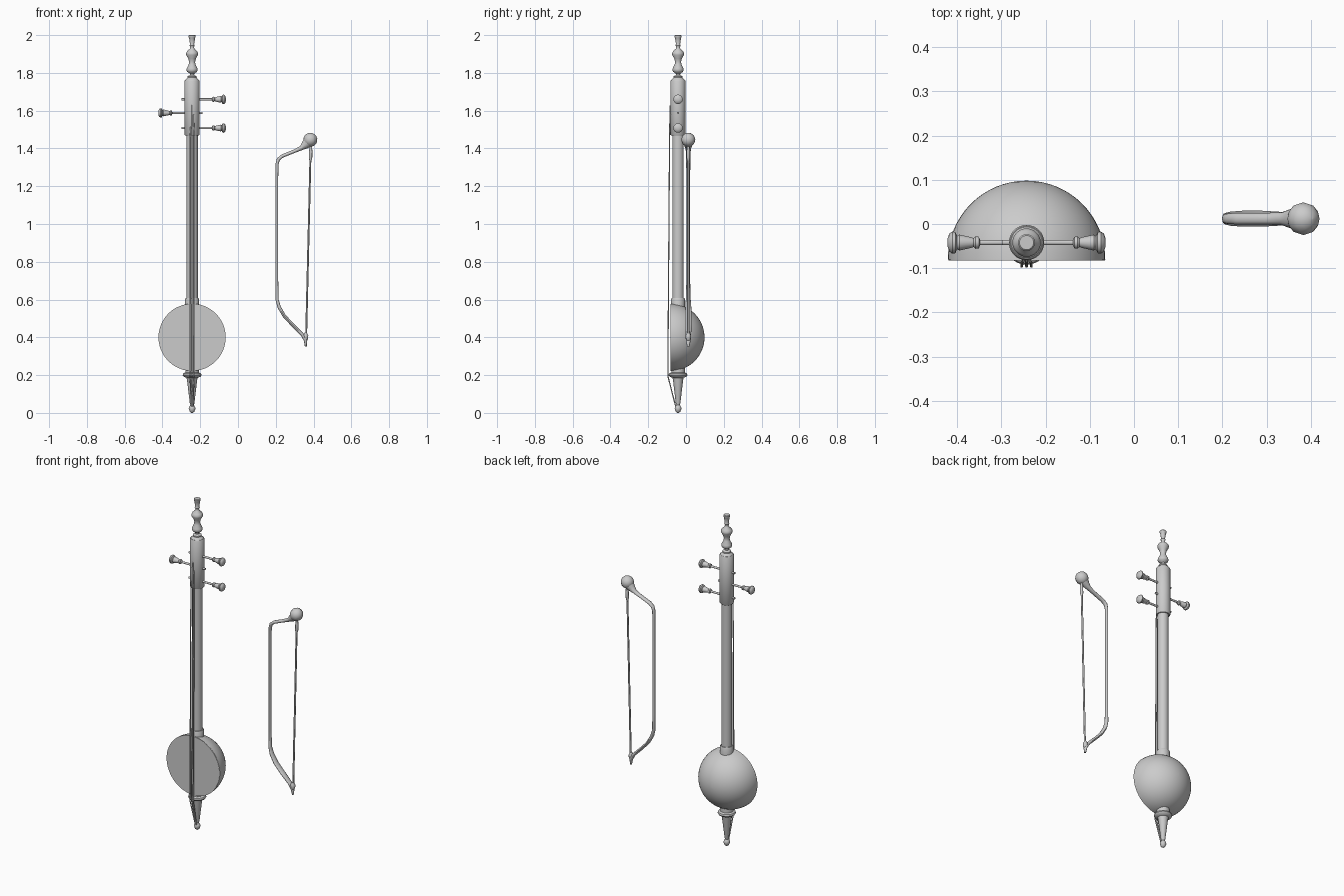
import bpy, bmesh, math
from mathutils import Vector

AX, AY = -0.243, -0.042      # axis of the instrument
BY = 0.012                   # plane of the bow


def finish(name, bm, angle=40):
    bmesh.ops.remove_doubles(bm, verts=bm.verts, dist=1e-5)
    bmesh.ops.recalc_face_normals(bm, faces=bm.faces)
    me = bpy.data.meshes.new(name)
    bm.to_mesh(me)
    bm.free()
    ob = bpy.data.objects.new(name, me)
    bpy.context.collection.objects.link(ob)
    bpy.ops.object.select_all(action='DESELECT')
    ob.select_set(True)
    bpy.context.view_layer.objects.active = ob
    bpy.ops.object.shade_smooth_by_angle(angle=math.radians(angle))
    return ob


def skin_rings(bm, rings):
    n = len(rings[0])
    for a, b in zip(rings, rings[1:]):
        for i in range(n):
            j = (i + 1) % n
            bm.faces.new((a[i], a[j], b[j], b[i]))
    bm.faces.new(rings[0])
    bm.faces.new(rings[-1])


def lathe(name, profile, origin, axis, seg=32, angle=40):
    """Revolve (radius, distance) pairs about an axis through origin."""
    rot = Vector((0, 0, 1)).rotation_difference(Vector(axis))
    bm = bmesh.new()
    rings = []
    for r, d in profile:
        rings.append([bm.verts.new(Vector(origin) + rot @ Vector(
            (r * math.cos(math.tau * k / seg), r * math.sin(math.tau * k / seg), d)))
            for k in range(seg)])
    skin_rings(bm, rings)
    return finish(name, bm, angle)


def tube(name, path, side, seg=12):
    """Sweep an oval along (point, in-plane radius, sideways radius)."""
    bm = bmesh.new()
    side = Vector(side)
    pts = [Vector(p[0]) for p in path]
    rings = []
    for i, (_, ra, rb) in enumerate(path):
        t = (pts[min(i + 1, len(pts) - 1)] - pts[max(i - 1, 0)]).normalized()
        n = t.cross(side).normalized()
        rings.append([bm.verts.new(pts[i] + n * ra * math.cos(math.tau * k / seg)
                                   + side * rb * math.sin(math.tau * k / seg))
                      for k in range(seg)])
    skin_rings(bm, rings)
    return finish(name, bm, 50)


# Bowl: hemisphere with a flat skin facing front
R = 0.178
bowl = [(R * math.cos(a), R * math.sin(a)) for a in
        [math.pi / 2 * i / 16 for i in range(16)] + [math.pi / 2 - 0.003]]
lathe("bowl", bowl, (AX, -0.08, 0.4), (0, 1, 0), 48)
lathe("skin", [(R - 0.001, 0), (R - 0.001, 0.003)], (AX, -0.082, 0.4), (0, 1, 0), 48)

# Neck, collar, peg box and finial
base = (AX, AY, 0)
lathe("neck", [(0.03, 0.55), (0.03, 1.48)], base, (0, 0, 1))
lathe("neck_collar", [(0.037, 0.55), (0.037, 0.602), (0.034, 0.608)], base, (0, 0, 1))
lathe("peg_box", [(0.036, 1.468), (0.04, 1.473), (0.04, 1.757), (0.037, 1.762)],
      base, (0, 0, 1))
lathe("finial", [(0.037, 1.76), (0.024, 1.775), (0.024, 1.782), (0.011, 1.788),
                 (0.012, 1.796), (0.026, 1.806), (0.03, 1.815), (0.028, 1.825),
                 (0.018, 1.845), (0.016, 1.858), (0.02, 1.875), (0.031, 1.895),
                 (0.032, 1.903), (0.027, 1.914), (0.012, 1.928), (0.01, 1.937),
                 (0.014, 1.945), (0.011, 1.952), (0.016, 1.985), (0.019, 1.99),
                 (0.019, 1.997), (0.016, 2.0)], base, (0, 0, 1))

# Foot spike
lathe("spike", [(0.004, 0), (0.012, 0.006), (0.018, 0.022), (0.016, 0.032),
                (0.009, 0.042), (0.012, 0.05), (0.027, 0.175), (0.03, 0.186),
                (0.045, 0.192), (0.05, 0.2), (0.047, 0.209), (0.036, 0.214),
                (0.036, 0.25)], base, (0, 0, 1))

# Tuning pegs: two on the right, one on the left
peg = [(0.006, -0.055), (0.006, 0.105), (0.013, 0.108), (0.014, 0.115), (0.01, 0.12),
       (0.012, 0.125), (0.018, 0.152), (0.015, 0.157), (0.024, 0.161),
       (0.025, 0.168), (0.02, 0.175), (0.008, 0.179)]
for i, (z, s) in enumerate([(1.66, 1), (1.588, -1), (1.508, 1)]):
    lathe(f"peg_{i + 1}", peg, (AX, AY, z), (s, 0, 0), 20)

# Strings: from the spike tip, over the flange, up to the peg box
for i, top in enumerate((1.52, 1.635, 1.585)):
    k = i - 1
    r = 0.003
    tube(f"string_{i + 1}", [((AX + k * 0.004, -0.055, 0.035), r, r),
                             ((AX + k * 0.011, -0.096, 0.195), r, r),
                             ((AX + k * 0.011, -0.096, 0.21), r, r),
                             ((AX + k * 0.011, -0.087, 1.46), r, r),
                             ((AX + k * 0.007, -0.084, top - 0.01), r, r),
                             ((AX + k * 0.007, -0.072, top), r, r)], (1, 0, 0), 8)

# Bow stick: x, z, in-plane radius, sideways radius
stick = [(0.359, 0.352, 0.005, 0.006), (0.357, 0.385, 0.009, 0.013),
         (0.34, 0.415, 0.009, 0.015), (0.29, 0.465, 0.009, 0.018),
         (0.245, 0.513, 0.009, 0.018), (0.218, 0.56, 0.009, 0.016),
         (0.207, 0.60, 0.008, 0.013), (0.206, 0.70, 0.007, 0.01),
         (0.206, 1.25, 0.007, 0.01), (0.207, 1.32, 0.008, 0.011),
         (0.214, 1.343, 0.009, 0.012), (0.235, 1.36, 0.009, 0.013),
         (0.30, 1.386, 0.009, 0.013), (0.335, 1.402, 0.012, 0.015),
         (0.355, 1.418, 0.022, 0.022), (0.375, 1.437, 0.03, 0.03)]
tube("bow_stick", [((x, BY, z), a, b) for x, z, a, b in stick], (0, 1, 0))

# Bow knob: rounded ball at the top end
ball = [(max(0.037 * math.sin(math.pi * i / 8), 0.001), -0.037 * math.cos(math.pi * i / 8))
        for i in range(9)]
lathe("bow_knob", ball, (0.383, BY, 1.446), (0.6, 0, 0.8), 12, 60)

# Bow hair with a binding near each end
hair = [(0.36, 0.385, 0.005, 0.006), (0.361, 0.42, 0.005, 0.006),
        (0.383, 1.335, 0.005, 0.006), (0.384, 1.35, 0.009, 0.009),
        (0.385, 1.385, 0.009, 0.009), (0.386, 1.42, 0.005, 0.006)]
tube("bow_hair", [((x, BY, z), a, b) for x, z, a, b in hair], (0, 1, 0), 10)
lathe("bow_tip_knot", [(0.006, 0), (0.013, 0.01), (0.014, 0.03), (0.006, 0.045)],
      (0.358, BY, 0.38), (0, 0, 1), 12)
